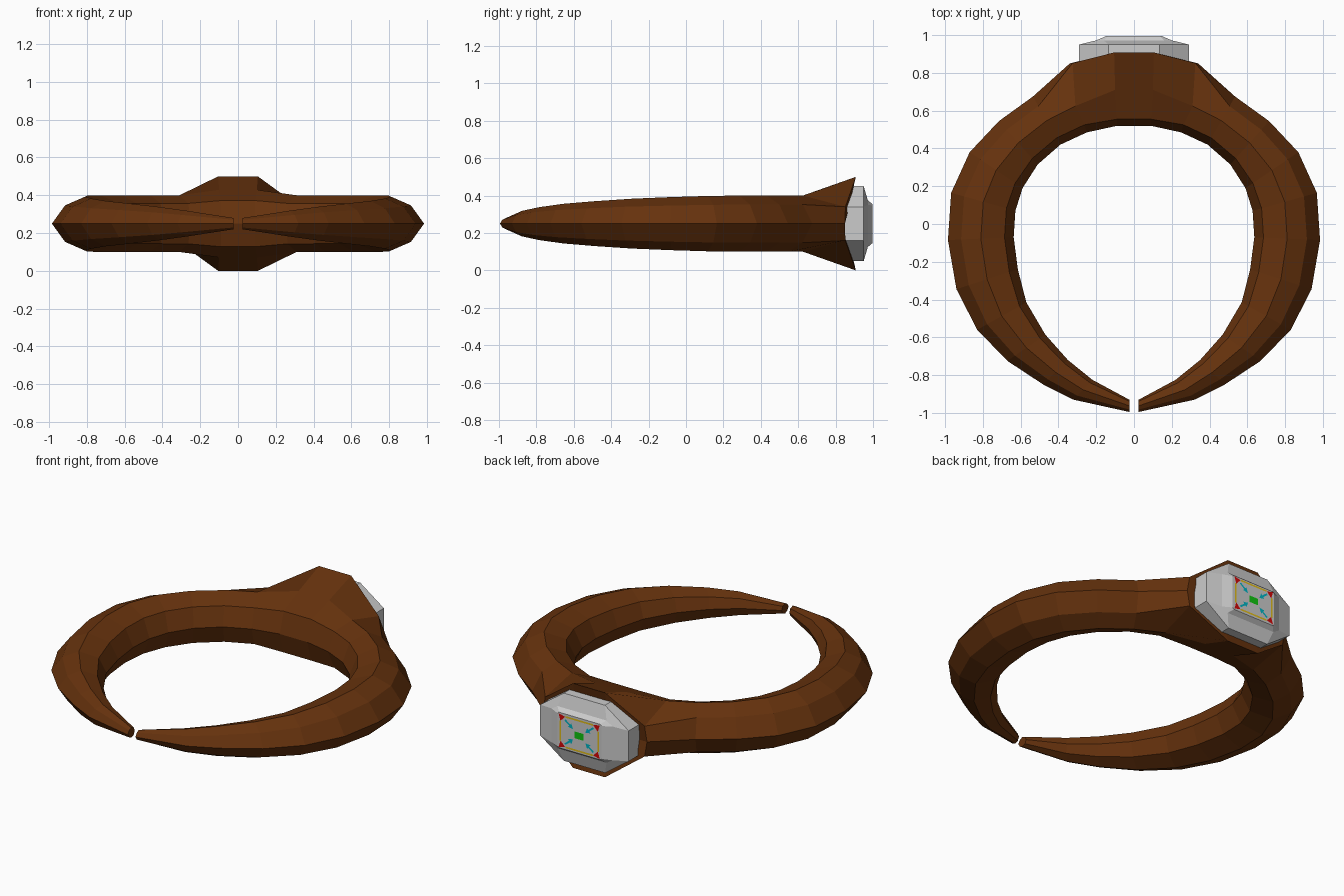
import bpy, bmesh, math
from mathutils import Vector

if "Cube" in bpy.data.objects:
    bpy.data.objects.remove(bpy.data.objects["Cube"])

ZC = 0.25  # mid height of the ring


def material(name, rgb):
    m = bpy.data.materials.new(name)
    m.diffuse_color = (*rgb, 1)
    m.use_nodes = True
    m.node_tree.nodes["Principled BSDF"].inputs["Base Color"].default_value = m.diffuse_color
    return m


def loft(name, rings, mat=None):
    """Skin closed rings of equal length and cap both ends."""
    bm = bmesh.new()
    loops = [[bm.verts.new(p) for p in r] for r in rings]
    n = len(loops[0])
    for a, b in zip(loops, loops[1:]):
        for i in range(n):
            j = (i + 1) % n
            bm.faces.new((a[i], a[j], b[j], b[i]))
    bm.faces.new(loops[0])
    bm.faces.new(loops[-1])
    bmesh.ops.recalc_face_normals(bm, faces=bm.faces)
    return finish(name, bm, mat)


def finish(name, bm, mat):
    me = bpy.data.meshes.new(name)
    bm.to_mesh(me)
    bm.free()
    ob = bpy.data.objects.new(name, me)
    bpy.context.collection.objects.link(ob)
    if mat:
        me.materials.append(mat)
    return ob


# Band stations, tip to setting: outer x, y, inner x, y, half height
stations = [
    (.025, -.995, .025, -.93, .03), (.32, -.93, .22, -.825, .068),
    (.48, -.85, .35, -.72, .088), (.67, -.725, .47, -.585, .106),
    (.83, -.56, .57, -.415, .12), (.94, -.345, .615, -.24, .133),
    (.985, -.085, .637, -.07, .142), (.968, .165, .628, .07, .148),
    (.87, .38, .59, .19, .15), (.715, .545, .51, .315, .15),
    (.535, .675, .39, .42, .15),
]
# Octagonal section: fraction from outer to inner, height factor
section = [(0, 0), (.2, .68), (.5, 1), (.86, .71), (1, 0),
           (.86, -.71), (.5, -1), (.2, -.68)]
half = []
for ox, oy, ix, iy, h in stations:
    half.append([(ox + (ix - ox) * t, oy + (iy - oy) * t, ZC + h * k)
                 for t, k in section])
# The last two stations flare into the stone setting (upper half, mirrored in z)
shoulder = [(.34, .85, 0), (.325, .852, .09), (.31, .625, .15), (.263, .525, .107), (.25, .485, 0)]
crown = [(.1, .85, 0), (.105, .908, .25), (.1, .71, .179), (.09, .555, .122), (.09, .52, 0)]
for prof in (shoulder, crown):
    full = prof + [(x, y, -z) for x, y, z in prof[3:0:-1]]
    half.append([(x, y, ZC + z) for x, y, z in full])
other = [[(-x, y, z) for x, y, z in r] for r in reversed(half)]
loft("ring_band", half + other, material("brown", (.133, .032, .004)))


# Step-cut stone with chamfered corners
def oct_ring(y, a, b, ca, cb):
    pts = [(a, cb), (ca, b), (-ca, b), (-a, cb), (-a, -cb), (-ca, -b), (ca, -b), (a, -cb)]
    return [(x, y, ZC + z) for x, z in pts]


loft("stone", [oct_ring(.83, .29, .2, .135, .09), oct_ring(.95, .29, .2, .135, .09),
               oct_ring(.972, .2, .125, .16, .1), oct_ring(.996, .145, .105, .135, .097)])


# Coloured marks lying on the stone's table
def marks(name, polys, rgb):
    bm = bmesh.new()
    for poly in polys:
        f = bm.faces.new([bm.verts.new((x, .999, ZC + z)) for x, z in poly])
        f.normal_update()
        if f.normal.y < 0:
            f.normal_flip()
    finish(name, bm, material(name + "_colour", rgb))


def rect(x0, x1, z0, z1):
    return [(x0, z0), (x1, z0), (x1, z1), (x0, z1)]


def corners(poly):
    return [[(sx * x, sz * z) for x, z in poly] for sx in (1, -1) for sz in (1, -1)]


marks("frame_lines", [rect(-.09, .09, s * .09 - .005, s * .09 + .005) for s in (1, -1)] +
      [rect(s * .125 - .005, s * .125 + .005, -.06, .06) for s in (1, -1)], (.75, .5, .01))
marks("corner_marks", corners([(.135, .1), (.092, .09), (.122, .058)]), (.65, .002, .002))
marks("inner_arrows", corners([(.04, .03), (.074, .036), (.066, .045), (.097, .068),
                               (.09, .076), (.059, .053), (.052, .062)]), (.0, .45, .55))
marks("centre_mark", [rect(-.029, .029, -.02, .02)], (.005, .55, .005))
